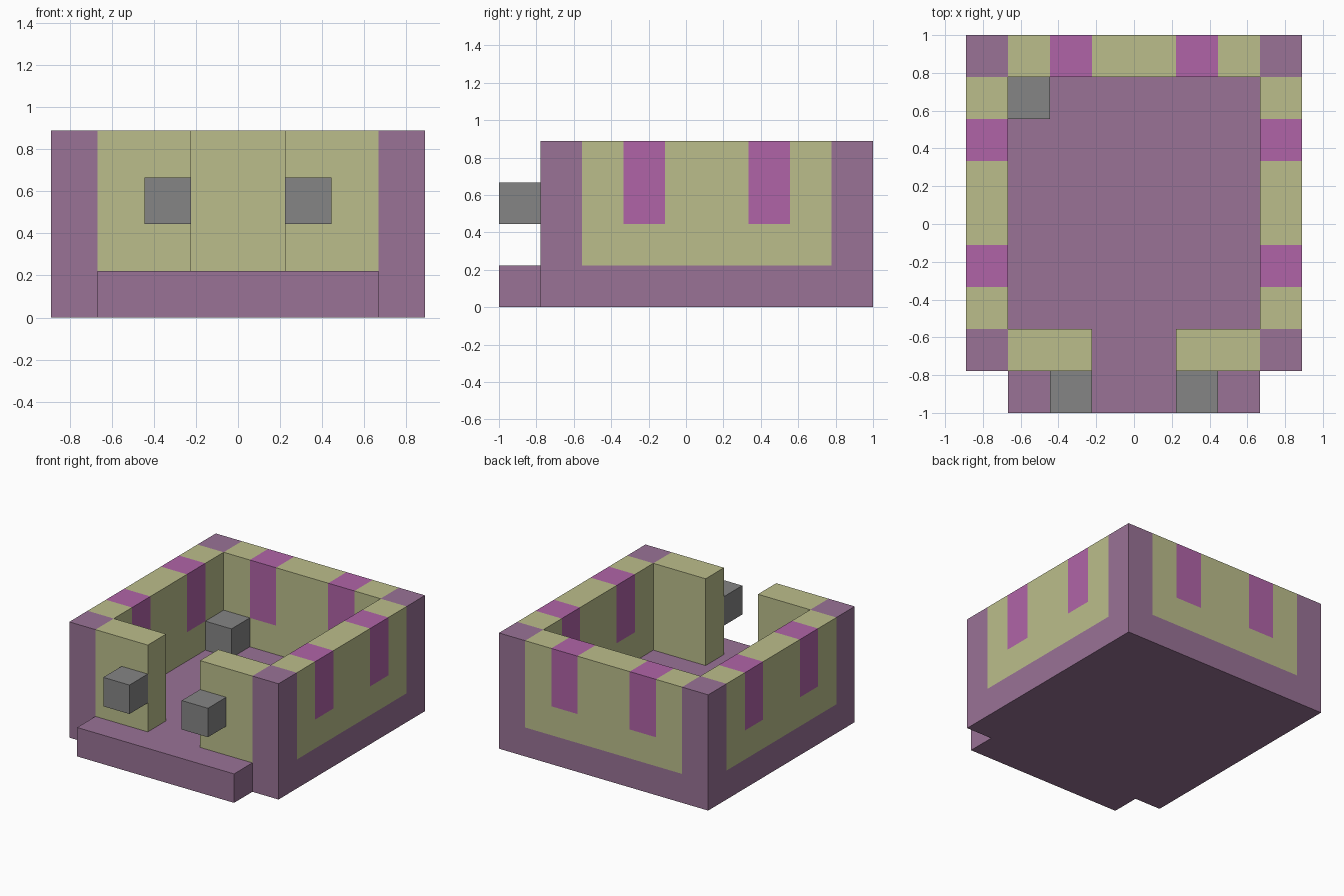
import bpy
import bmesh
from itertools import product
from mathutils import Vector

if "Cube" in bpy.data.objects:
    bpy.data.objects.remove(bpy.data.objects["Cube"], do_unlink=True)

UNIT = 2 / 9                          # edge of one block
ORIGIN = Vector((-4, -4.5, 0))        # grid corner, in blocks


def material(name, rgb):
    mat = bpy.data.materials.new(name)
    mat.use_nodes = True
    mat.diffuse_color = (*rgb, 1)
    mat.node_tree.nodes["Principled BSDF"].inputs["Base Color"].default_value = (*rgb, 1)
    return mat


PURPLE = material("dusty purple", (0.32, 0.17, 0.305))
OLIVE = material("pale olive", (0.50, 0.515, 0.26))
MAGENTA = material("magenta", (0.434, 0.127, 0.39))
GREY = material("grey", (0.235, 0.235, 0.235))

cells = {}      # block position -> part name
colours = {}    # part name -> material


def fill(name, mat, xs, ys, zs):
    """Fill a box of blocks; every range is (first, end). Later parts replace earlier ones."""
    colours[name] = mat
    for cell in product(range(*xs), range(*ys), range(*zs)):
        cells[cell] = name


# Foundation, with the front step sticking out between the corners
fill("foundation", PURPLE, (0, 8), (1, 9), (0, 1))
fill("front_step", PURPLE, (1, 7), (0, 1), (0, 1))

# Back wall with two window columns
fill("back_wall", OLIVE, (1, 7), (8, 9), (1, 4))
for side, x in (("right", 2), ("left", 5)):
    fill("back_window_" + side, MAGENTA, (x, x + 1), (8, 9), (2, 4))

# Mirrored pieces: side walls, windows, front walls, lamps and corner posts
for side in ("right", "left"):
    def span(a, b):
        return (a, b) if side == "right" else (8 - b, 8 - a)

    fill("side_wall_" + side, OLIVE, span(0, 1), (2, 8), (1, 4))
    for place, y in (("front", 3), ("rear", 6)):
        fill(f"{place}_side_window_{side}", MAGENTA, span(0, 1), (y, y + 1), (2, 4))
    fill("front_wall_" + side, OLIVE, span(1, 3), (1, 2), (1, 4))
    fill("front_lamp_" + side, GREY, span(2, 3), (0, 1), (2, 3))
    for place, y in (("front", 1), ("rear", 8)):
        fill(f"{place}_corner_post_{side}", PURPLE, span(0, 1), (y, y + 1), (1, 4))

# Block standing on the floor in the rear corner
fill("floor_block", GREY, (1, 2), (7, 8), (1, 2))


def exposed_corners(cell):
    """Corners of each side of a block that no other block covers."""
    for axis, sign in product(range(3), (0, 1)):
        neighbour = list(cell)
        neighbour[axis] += 2 * sign - 1
        if tuple(neighbour) in cells:
            continue
        u, v = (axis + 1) % 3, (axis + 2) % 3
        loop = []
        for du, dv in ((0, 0), (1, 0), (1, 1), (0, 1)):
            corner = list(cell)
            corner[axis] += sign
            corner[u] += du
            corner[v] += dv
            loop.append(tuple(corner))
        yield loop if sign else loop[::-1]


# Turn each part into a clean mesh made of its visible faces
for name, mat in colours.items():
    bm = bmesh.new()
    verts = {}
    for cell, owner in cells.items():
        if owner != name:
            continue
        for loop in exposed_corners(cell):
            for c in loop:
                if c not in verts:
                    verts[c] = bm.verts.new((Vector(c) + ORIGIN) * UNIT)
            bm.faces.new([verts[c] for c in loop])
    bmesh.ops.dissolve_limit(bm, angle_limit=0.01, verts=bm.verts, edges=bm.edges)
    mesh = bpy.data.meshes.new(name)
    bm.to_mesh(mesh)
    bm.free()
    mesh.materials.append(mat)
    bpy.context.collection.objects.link(bpy.data.objects.new(name, mesh))
